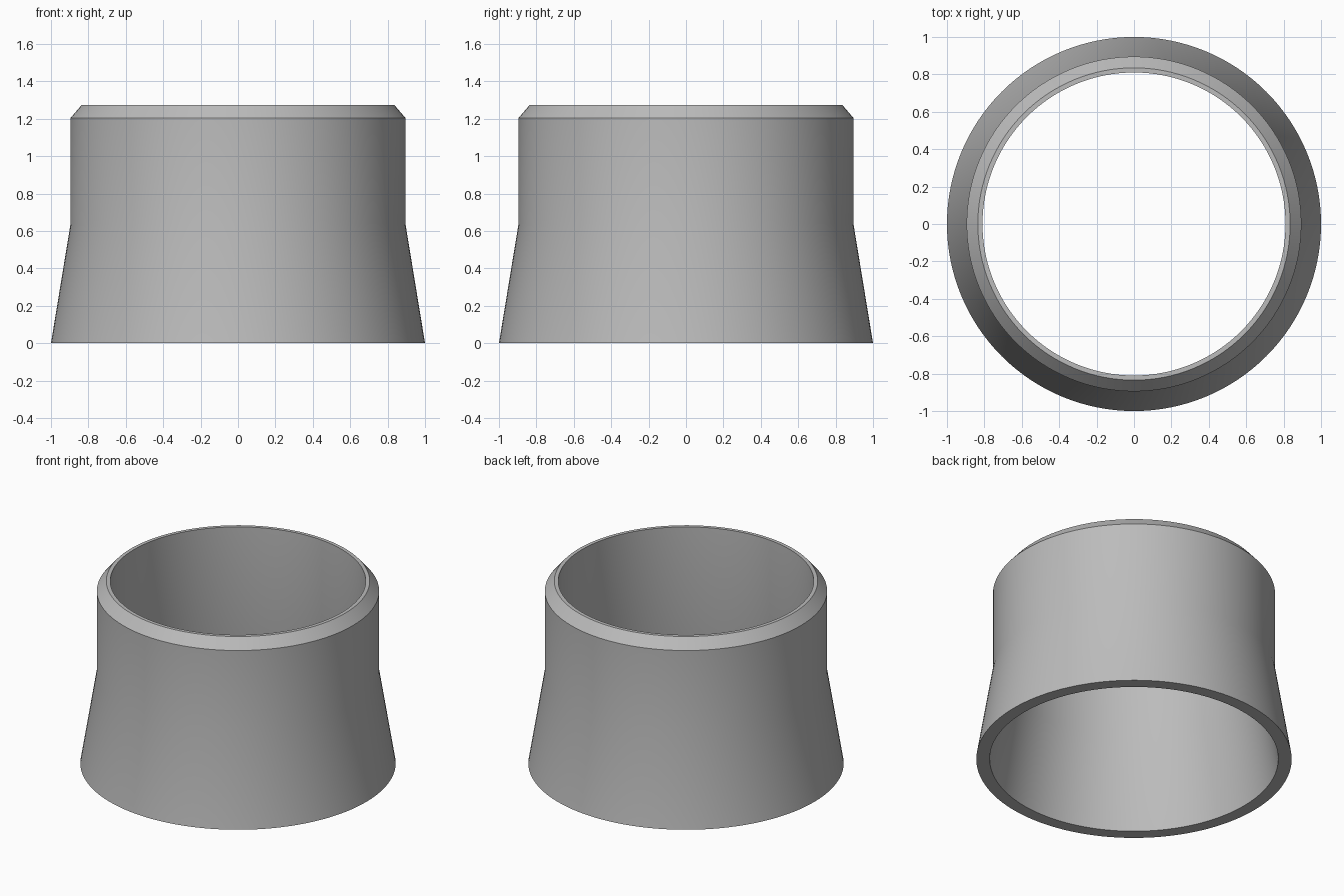
import bpy
import bmesh
import math

cube = bpy.data.objects.get("Cube")
if cube:
    bpy.data.objects.remove(cube, do_unlink=True)

SEGMENTS = 128
WALL = 0.085

# Plain grey material
grey = bpy.data.materials.new("grey")
grey.use_nodes = True
colour = (0.5, 0.5, 0.5, 1.0)
grey.diffuse_color = colour
grey.node_tree.nodes["Principled BSDF"].inputs["Base Color"].default_value = colour

# Closed wall section: flared base, straight neck, bevelled rim, parallel bore
outer = [(1.0, 0.0), (0.895, 0.64), (0.895, 1.205), (0.835, 1.275)]
inner = [(0.895 - WALL, 1.275), (0.895 - WALL, 0.64), (1.0 - WALL, 0.0)]
section = outer + inner

# Revolve the section around z
bm = bmesh.new()
rings = []
for i in range(SEGMENTS):
    a = math.tau * i / SEGMENTS
    rings.append([bm.verts.new((r * math.cos(a), r * math.sin(a), z)) for r, z in section])
for i, ring in enumerate(rings):
    following = rings[(i + 1) % SEGMENTS]
    for j in range(len(section)):
        k = (j + 1) % len(section)
        bm.faces.new((ring[j], following[j], following[k], ring[k]))
bmesh.ops.recalc_face_normals(bm, faces=bm.faces)

mesh = bpy.data.meshes.new("flared_collar")
bm.to_mesh(mesh)
bm.free()
mesh.materials.append(grey)
collar = bpy.data.objects.new("flared_collar", mesh)
bpy.context.collection.objects.link(collar)

# Smooth walls with crisp rim edges
bpy.ops.object.select_all(action='DESELECT')
collar.select_set(True)
bpy.context.view_layer.objects.active = collar
bpy.ops.object.shade_smooth_by_angle(angle=math.radians(30))
